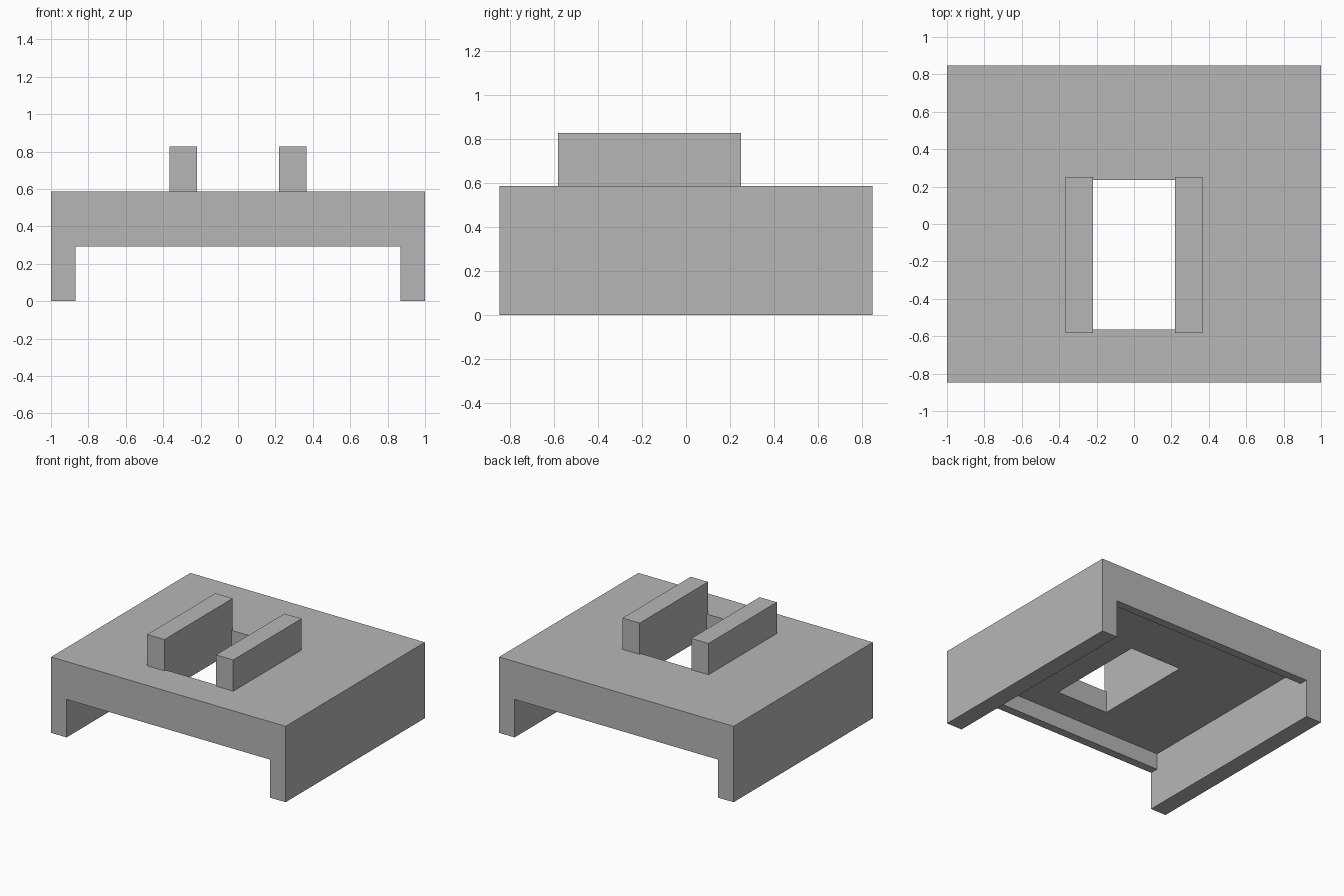
import bpy

if "Cube" in bpy.data.objects:
    bpy.data.objects.remove(bpy.data.objects["Cube"])

grey = bpy.data.materials.new("plain grey")
grey.diffuse_color = (0.47, 0.47, 0.47, 1)
grey.use_nodes = True
grey.node_tree.nodes["Principled BSDF"].inputs["Base Color"].default_value = grey.diffuse_color


def box(name, x, y, z):
    """Box from (min, max) ranges along each axis."""
    lo, hi = zip(x, y, z)
    bpy.ops.mesh.primitive_cube_add(size=1)
    ob = bpy.context.object
    ob.name = name
    for v in ob.data.vertices:
        v.co = [h if c > 0 else l for c, l, h in zip(v.co, lo, hi)]
    ob.data.materials.append(grey)
    return ob


def cut(target, cutter):
    """Subtract the cutter and remove it."""
    mod = target.modifiers.new("cut", 'BOOLEAN')
    mod.operation = 'DIFFERENCE'
    mod.solver = 'EXACT'
    mod.object = cutter
    bpy.context.view_layer.objects.active = target
    bpy.ops.object.modifier_apply(modifier=mod.name)
    bpy.data.objects.remove(cutter)


# Bridge-shaped body: side walls, top plate and shallow end lips
body = box("body", (-1, 1), (-0.848, 0.848), (0, 0.585))
cut(body, box("underside_channel", (-0.868, 0.868), (-1, 1), (-0.2, 0.293)))
cut(body, box("underside_recess", (-0.868, 0.868), (-0.783, 0.783), (0.2, 0.417)))
# Rectangular opening through the plate
cut(body, box("opening", (-0.22, 0.22), (-0.565, 0.235), (0.2, 0.8)))

# Upright rails on both sides of the opening
for side, x in (("left", (-0.367, -0.22)), ("right", (0.22, 0.367))):
    box(side + "_rail", x, (-0.582, 0.25), (0.585, 0.826))
